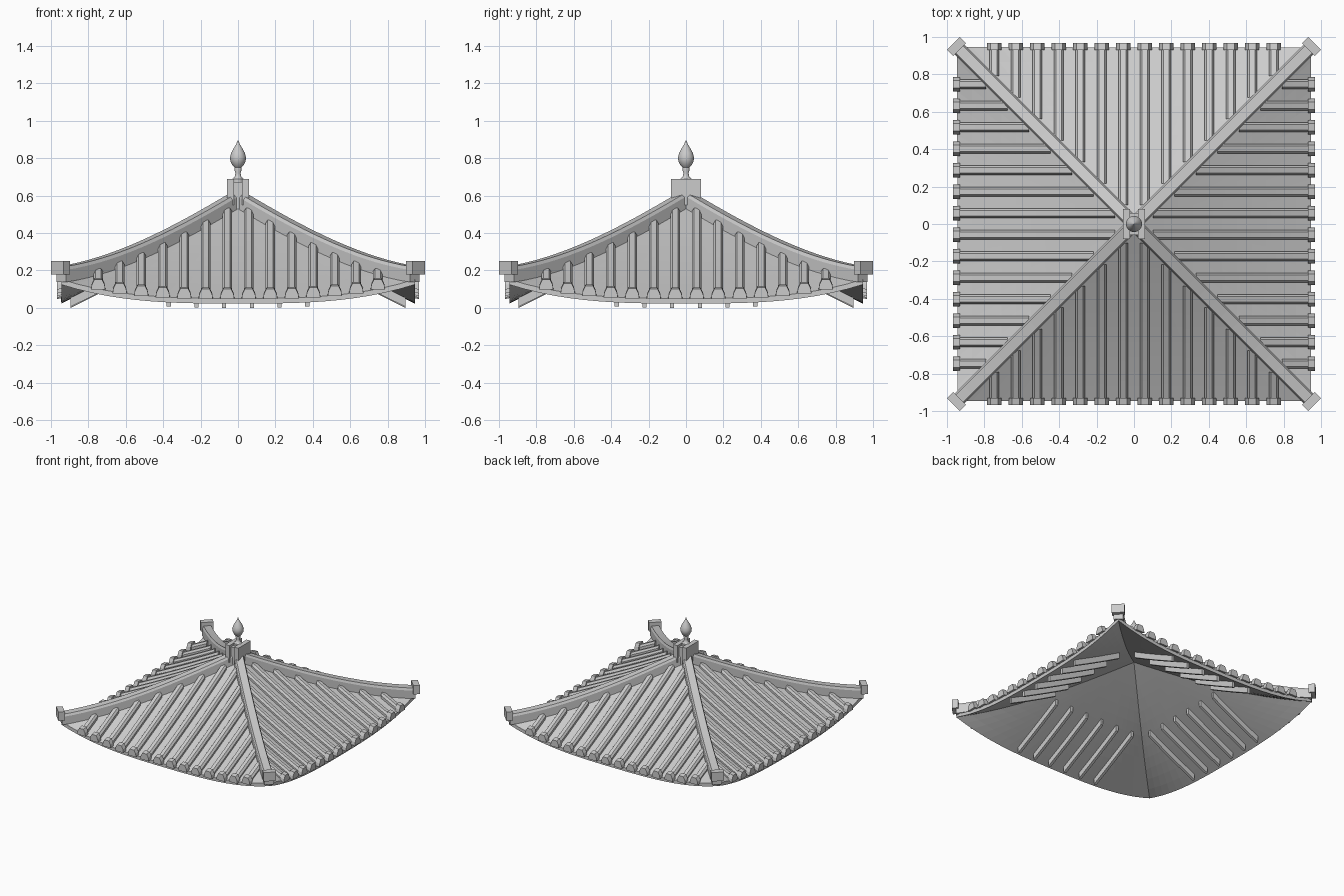
import bpy, bmesh, math
from mathutils import Vector, Matrix

if "Cube" in bpy.data.objects:
    bpy.data.objects.remove(bpy.data.objects["Cube"])

EAVE = 0.945
Z = Vector((0, 0, 1))


def surf(u, v):
    """Roof height at distance u from the centre and sideways offset v."""
    return 0.56 - 0.6 * u + 0.065 * u * u + 0.1 * abs(v / 0.94) ** 3


def finish(bm, name):
    bmesh.ops.recalc_face_normals(bm, faces=bm.faces)
    me = bpy.data.meshes.new(name)
    bm.to_mesh(me)
    bm.free()
    ob = bpy.data.objects.new(name, me)
    bpy.context.collection.objects.link(ob)
    return ob


def sweep(bm, path, side, profile, rot):
    """Loft a (sideways, height) profile along a path, turned by rot."""
    rings = [[bm.verts.new(rot @ (p + side * s + Z * h)) for s, h in profile] for p in path]
    n = len(profile)
    for a, b in zip(rings, rings[1:]):
        for i in range(n):
            bm.faces.new((a[i], a[(i + 1) % n], b[(i + 1) % n], b[i]))
    bm.faces.new(rings[0])
    bm.faces.new(rings[-1])


def rect(w, lo, hi):
    return [(-w, lo), (-w, hi), (w, hi), (w, lo)]


def spaced(a, b, n):
    return [a + (b - a) * i / n for i in range(n + 1)]


TURNS = [Matrix.Rotation(k * math.pi / 2, 3, 'Z') for k in range(4)]
X = Vector((1, 0, 0))

# curved roof shell, four sides with upturned corners
bm = bmesh.new()
us, ts = spaced(0, EAVE, 12), spaced(-1, 1, 24)
for rot in TURNS:
    top, low = [[[bm.verts.new(rot @ Vector((t * u, -u, surf(u, t * u) - d))) for t in ts]
                 for u in us] for d in (0, 0.028)]
    for g in (top, low):
        for a, b in zip(g, g[1:]):
            for i in range(len(ts) - 1):
                bm.faces.new((a[i], a[i + 1], b[i + 1], b[i]))
    for i in range(len(ts) - 1):
        bm.faces.new((top[-1][i], top[-1][i + 1], low[-1][i + 1], low[-1][i]))
bmesh.ops.remove_doubles(bm, verts=bm.verts, dist=1e-4)
finish(bm, "roof_shell")

# rows of raised tiles with wider end caps
TILE = [(-.026, -.008), (-.026, .018), (-.014, .036), (.014, .036), (.026, .018), (.026, -.008)]
CAP = [(-.038, .004), (-.034, .03), (-.02, .058), (.02, .058), (.034, .03), (.038, .004)]
tiles, caps = bmesh.new(), bmesh.new()
for rot in TURNS:
    for k in range(-7, 7):
        v = (k + 0.5) * 0.115
        path = [Vector((v, -u, surf(u, v))) for u in spaced(abs(v) + 0.045, 0.945, 8)]
        sweep(tiles, path, X, TILE, rot)
        z = surf(0.945, v)
        sweep(caps, [Vector((v, -0.93, z)), Vector((v, -0.967, z - 0.008))], X, CAP, rot)
finish(tiles, "tile_rows")
finish(caps, "tile_end_caps")

# rafters under the eaves
bm = bmesh.new()
for rot in TURNS:
    for k in range(-3, 3):
        v = (k + 0.5) * 0.148
        path = [Vector((v, -u, surf(u, v))) for u in spaced(0.46, 0.895, 4)]
        sweep(bm, path, X, rect(0.011, -0.075, -0.02), rot)
finish(bm, "rafters")

# hip ridges with end blocks
ridges, ends = bmesh.new(), bmesh.new()
side = Vector((1, -1, 0)).normalized()
for rot in TURNS:
    path = [Vector((u, u, surf(u, u))) for u in spaced(0.02, 0.945, 16)]
    sweep(ridges, path, side, [(-.036, -.015), (-.036, .05), (-.028, .068),
                               (.028, .068), (.036, .05), (.036, -.015)], rot)
    z = surf(0.95, 0.95)
    sweep(ends, [Vector((u, u, z)) for u in (0.932, 0.966)], side, rect(0.048, 0.027, 0.1), rot)
finish(ridges, "hip_ridges")
finish(ends, "ridge_end_blocks")

# apex block: two slabs and a narrower core
bm = bmesh.new()
for x, w, d, lo, hi in ((-0.04, .019, .08, .55, .69), (0.04, .019, .08, .55, .69),
                        (0, .022, .06, .53, .672)):
    sweep(bm, [Vector((x, -d, 0)), Vector((x, d, 0))], X, rect(w, lo, hi), TURNS[0])
finish(bm, "apex_block")

# turned finial with a flame-shaped bud
prof = [(.03, .665), (.03, .69), (.018, .7), (.014, .72), (.02, .742), (.018, .75), (.03, .762),
        (.041, .785), (.043, .805), (.036, .83), (.022, .855), (.01, .875), (.001, .897)]
bm = bmesh.new()
N = 20
rings = [[bm.verts.new((r * math.cos(2 * math.pi * i / N), r * math.sin(2 * math.pi * i / N), z))
          for i in range(N)] for r, z in prof]
for a, b in zip(rings, rings[1:]):
    for i in range(N):
        bm.faces.new((a[i], a[(i + 1) % N], b[(i + 1) % N], b[i]))
bm.faces.new(rings[0])
bm.faces.new(rings[-1])
finial = finish(bm, "finial")
bpy.context.view_layer.objects.active = finial
finial.select_set(True)
bpy.ops.object.shade_smooth_by_angle(angle=math.radians(40))
